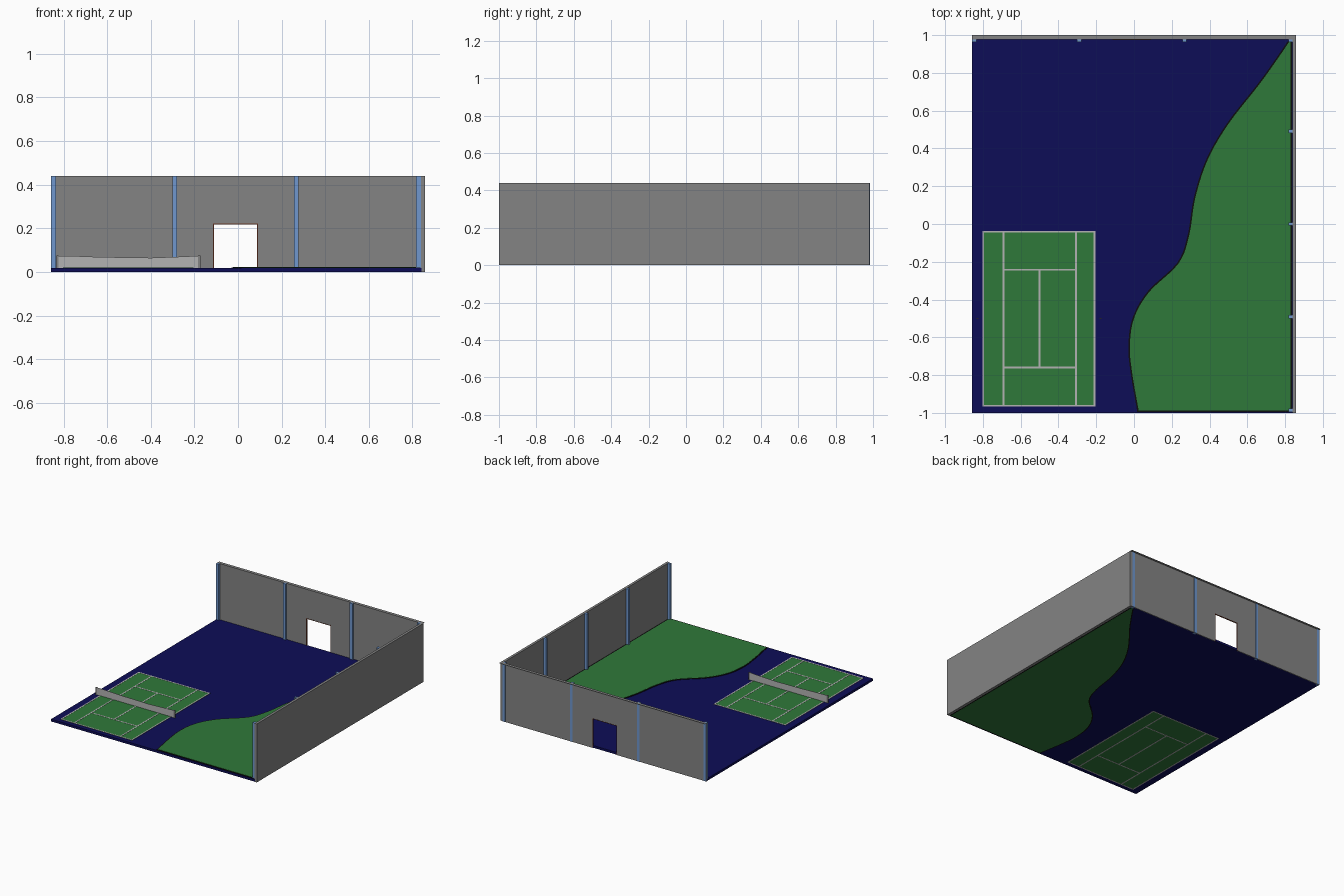
import bpy, bmesh
from mathutils import Vector

if "Cube" in bpy.data.objects:
    bpy.data.objects.remove(bpy.data.objects["Cube"])


def material(name, rgb):
    m = bpy.data.materials.new(name)
    m.diffuse_color = (*rgb, 1)
    m.use_nodes = True
    m.node_tree.nodes["Principled BSDF"].inputs["Base Color"].default_value = m.diffuse_color
    return m


NAVY = material("navy", (0.004, 0.004, 0.095))
GREEN = material("green", (0.028, 0.19, 0.042))
BLACK = material("black", (0.004, 0.004, 0.004))
BLUE = material("steel_blue", (0.16, 0.31, 0.62))
BROWN = material("brown", (0.16, 0.04, 0.02))
WALL = material("wall_grey", (0.23, 0.23, 0.23))
LINE = material("line_grey", (0.45, 0.45, 0.45))


def prism(name, pts, lo, hi, mat=None, axis="z"):
    """Extrude a flat outline from lo to hi along z, or along y (outline in xz)."""
    def place(p, h):
        return (p[0], p[1], h) if axis == "z" else (p[0], h, p[1])
    bm = bmesh.new()
    face = bm.faces.new([bm.verts.new(place(p, lo)) for p in pts])
    if hi > lo:
        shift = Vector(place((0, 0), hi - lo))
        ext = bmesh.ops.extrude_face_region(bm, geom=[face], use_keep_orig=True)
        bmesh.ops.translate(bm, vec=shift,
                            verts=[g for g in ext["geom"] if isinstance(g, bmesh.types.BMVert)])
        bmesh.ops.recalc_face_normals(bm, faces=bm.faces)
    me = bpy.data.meshes.new(name)
    bm.to_mesh(me)
    bm.free()
    ob = bpy.data.objects.new(name, me)
    bpy.context.collection.objects.link(ob)
    if mat:
        me.materials.append(mat)
    return ob


def box(name, x0, x1, y0, y1, z0, z1, mat=None):
    return prism(name, [(x0, y0), (x1, y0), (x1, y1), (x0, y1)], z0, z1, mat)


def smooth_path(pts, steps=5):
    """Catmull-Rom interpolation through 2D points."""
    p = [Vector(q) for q in [pts[0], *pts, pts[-1]]]
    out = []
    for a, b, c, d in zip(p, p[1:], p[2:], p[3:]):
        for i in range(steps):
            t = i / steps
            out.append(0.5 * (2 * b + (c - a) * t + (2 * a - 5 * b + 4 * c - d) * t * t
                              + (3 * b - a - 3 * c + d) * t ** 3))
    return out + [p[-1]]


# Floor slab
box("floor", -0.857, 0.842, -1, 0.98, 0.001, 0.018, NAVY)

# Curved lawn with a thin dark edging
shore = smooth_path([(0.025, -0.988), (-0.008, -0.8), (-0.022, -0.65), (0.0, -0.5),
                     (0.08, -0.36), (0.235, -0.21), (0.292, -0.06), (0.325, 0.14),
                     (0.39, 0.34), (0.5, 0.53), (0.66, 0.735), (0.75, 0.86), (0.822, 0.965)])
lawn = shore + [Vector((0.829, 0.965)), Vector((0.829, -0.988))]
edging = []
for i, q in enumerate(shore):
    d = (shore[min(i + 1, len(shore) - 1)] - shore[max(i - 1, 0)]).normalized()
    edging.append(q + Vector((-d.y, d.x)) * 0.008)
edging[0].y = -0.996
edging += [Vector((0.837, 0.972)), Vector((0.837, -0.996))]
prism("lawn_edging", edging, 0.0005, 0.021, BLACK)
prism("lawn", lawn, 0, 0.0225, GREEN)

# Tennis court and its lines
X0, X1, Y0, Y1, W = -0.803, -0.205, -0.967, -0.036, 0.005
box("court", X0, X1, Y0, Y1, 0.0005, 0.0195, GREEN)
for n, x, a, b in [("side_left", X0 + W, Y0, Y1), ("side_right", X1 - W, Y0, Y1),
                   ("single_left", -0.69, Y0, Y1), ("single_right", -0.307, Y0, Y1),
                   ("centre", -0.5, -0.76, -0.242)]:
    box("line_" + n, x - W, x + W, a, b, 0, 0.0205, LINE)
for n, y, a, b in [("base_front", Y0 + W, X0, X1), ("base_back", Y1 - W, X0, X1),
                   ("service_front", -0.76, -0.69, -0.307), ("service_back", -0.242, -0.69, -0.307)]:
    box("line_" + n, a, b, y - W, y + W, 0, 0.0205, LINE)

# Sagging net between two slim posts
prism("net", [(-0.825, 0.018), (-0.18, 0.018), (-0.18, 0.074), (-0.27, 0.07), (-0.4, 0.065),
              (-0.5, 0.067), (-0.62, 0.068), (-0.72, 0.072), (-0.825, 0.074)],
      -0.501, -0.499, LINE, "y")
for side, x in (("left", -0.828), ("right", -0.178)):
    box("net_post_" + side, x - 0.005, x + 0.005, -0.503, -0.497, 0.01, 0.076, WALL)

# Back wall with doorway, thin top lip and door frame
TOP = 0.44
DL, DR, DT = -0.115, 0.091, 0.222
prism("back_wall", [(-0.857, 0), (DL, 0), (DL, DT), (DR, DT), (DR, 0), (0.845, 0),
                    (0.845, TOP), (-0.857, TOP)], 0.976, 0.982, WALL, "y")
box("back_wall_lip", -0.857, 0.857, 0.98, 1.0, TOP, TOP, WALL)
f = 0.004
prism("door_frame", [(DL, 0), (DL + f, 0), (DL + f, DT - f), (DR - f, DT - f), (DR - f, 0),
                     (DR, 0), (DR, DT), (DL, DT)], 0.975, 0.983, BROWN, "y")

# Right wall
box("right_wall", 0.838, 0.857, -1, 0.98, 0, TOP, WALL)

# Wall posts
for i, x in enumerate((-0.846, -0.29, 0.267, 0.828)):
    box(f"back_post_{i}", x - 0.011, x + 0.011, 0.963, 0.984, 0, TOP, BLUE)
for i, y in enumerate((0.49, 0.0, -0.49, -0.985)):
    box(f"right_post_{i}", 0.817, 0.841, y - 0.009, y + 0.009, 0.01, TOP, BLUE)
